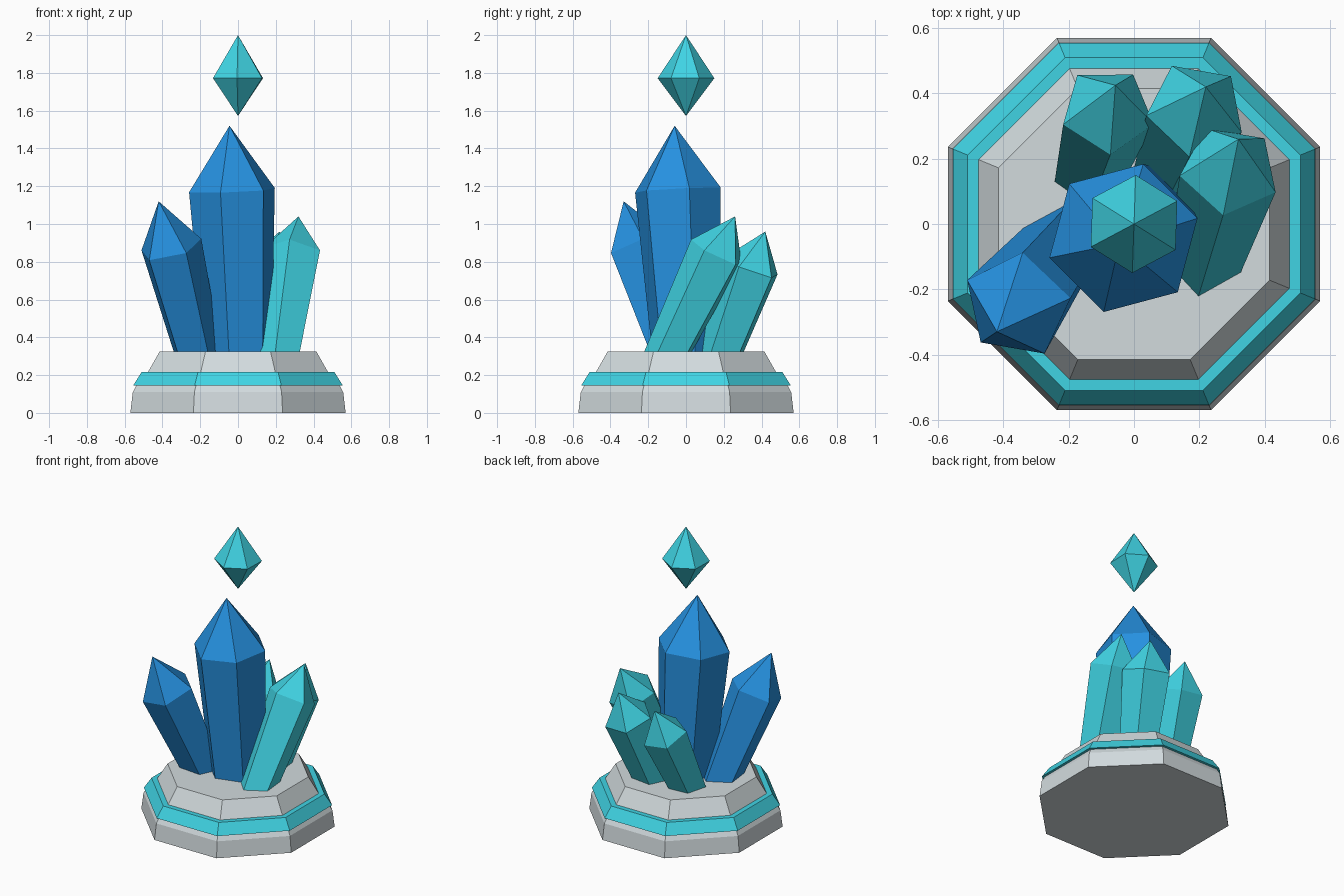
import bpy, bmesh
from math import cos, sin, pi, radians
from mathutils import Vector

cube = bpy.data.objects.get("Cube")
if cube:
    bpy.data.objects.remove(cube, do_unlink=True)


def make_material(name, rgb):
    mat = bpy.data.materials.new(name)
    mat.use_nodes = True
    colour = (*rgb, 1.0)
    mat.diffuse_color = colour
    mat.node_tree.nodes["Principled BSDF"].inputs["Base Color"].default_value = colour
    return mat


stone = make_material("pale_stone", (0.645, 0.708, 0.73))
cyan = make_material("cyan_crystal", (0.051, 0.658, 0.775))
blue = make_material("blue_crystal", (0.019, 0.283, 0.745))


def loft(name, mat, sides, turn, foot, axis, profile):
    """Flat-sided solid along an axis; profile holds (radius, distance along the axis)."""
    foot, axis = Vector(foot), Vector(axis).normalized()
    rot = Vector((0, 0, 1)).rotation_difference(axis)
    bm = bmesh.new()
    rings = []
    for radius, dist in profile:
        if radius == 0:
            rings.append([bm.verts.new(foot + axis * dist)])
            continue
        ring = []
        for i in range(sides):
            a = radians(turn) + 2 * pi * i / sides
            ring.append(bm.verts.new(foot + rot @ Vector((radius * cos(a), radius * sin(a), dist))))
        rings.append(ring)
    for low, high in zip(rings, rings[1:]):
        for i in range(sides):
            j = (i + 1) % sides
            if len(low) == 1:
                bm.faces.new((low[0], high[j], high[i]))
            elif len(high) == 1:
                bm.faces.new((low[i], low[j], high[0]))
            else:
                bm.faces.new((low[i], low[j], high[j], high[i]))
    # Close the open ends
    for ring in (rings[0], rings[-1]):
        if len(ring) > 1:
            bm.faces.new(ring)
    bmesh.ops.recalc_face_normals(bm, faces=bm.faces)
    mesh = bpy.data.meshes.new(name)
    bm.to_mesh(mesh)
    bm.free()
    mesh.materials.append(mat)
    obj = bpy.data.objects.new(name, mesh)
    bpy.context.collection.objects.link(obj)
    return obj


def octagon(name, mat, profile):
    """Upright octagonal tier; profile holds (half width across flats, height)."""
    k = 1 / cos(pi / 8)
    return loft(name, mat, 8, 22.5, (0, 0, 0), (0, 0, 1), [(w * k, z) for w, z in profile])


FLOOR = 0.325
SUNK = 0.12


def crystal(name, mat, sides, turn, foot, tip, shoulder, r_foot, r_shoulder):
    """Pointed crystal widening up to its shoulder, with its foot sunk in the base."""
    foot, tip = Vector((*foot, FLOOR)), Vector(tip)
    length = (tip - foot).length
    neck = length * shoulder
    r_low = r_foot - (r_shoulder - r_foot) * SUNK / neck
    return loft(name, mat, sides, turn, foot, tip - foot,
                [(r_low, -SUNK), (r_shoulder, neck), (0, length)])


# Stepped pedestal with a coloured band
octagon("lower_base", stone, [(0.57, 0), (0.557, 0.11), (0.535, 0.15)])
octagon("base_band", cyan, [(0.555, 0.145), (0.51, 0.217)])
octagon("upper_base", stone, [(0.48, 0.21), (0.415, FLOOR)])

# Crystal cluster
crystal("centre_crystal", blue, 6, 15, (0, 0), (-0.045, -0.06, 1.52), 0.715, 0.185, 0.235)
crystal("right_crystal", blue, 5, 10, (-0.22, -0.07), (-0.42, -0.33, 1.12), 0.69, 0.132, 0.172)
crystal("left_crystal", cyan, 5, -27, (0.22, -0.09), (0.32, 0.26, 1.04), 0.73, 0.122, 0.157)
crystal("back_left_crystal", cyan, 5, -27, (0.12, 0.19), (0.22, 0.42, 0.96), 0.70, 0.122, 0.157)
crystal("back_right_crystal", cyan, 5, -16, (-0.135, 0.175), (-0.057, 0.425, 0.91), 0.69, 0.115, 0.147)

# Floating gem
loft("floating_gem", cyan, 6, 28, (0, 0, 0), (0, 0, 1), [(0, 1.572), (0.15, 1.772), (0, 2.0)])
